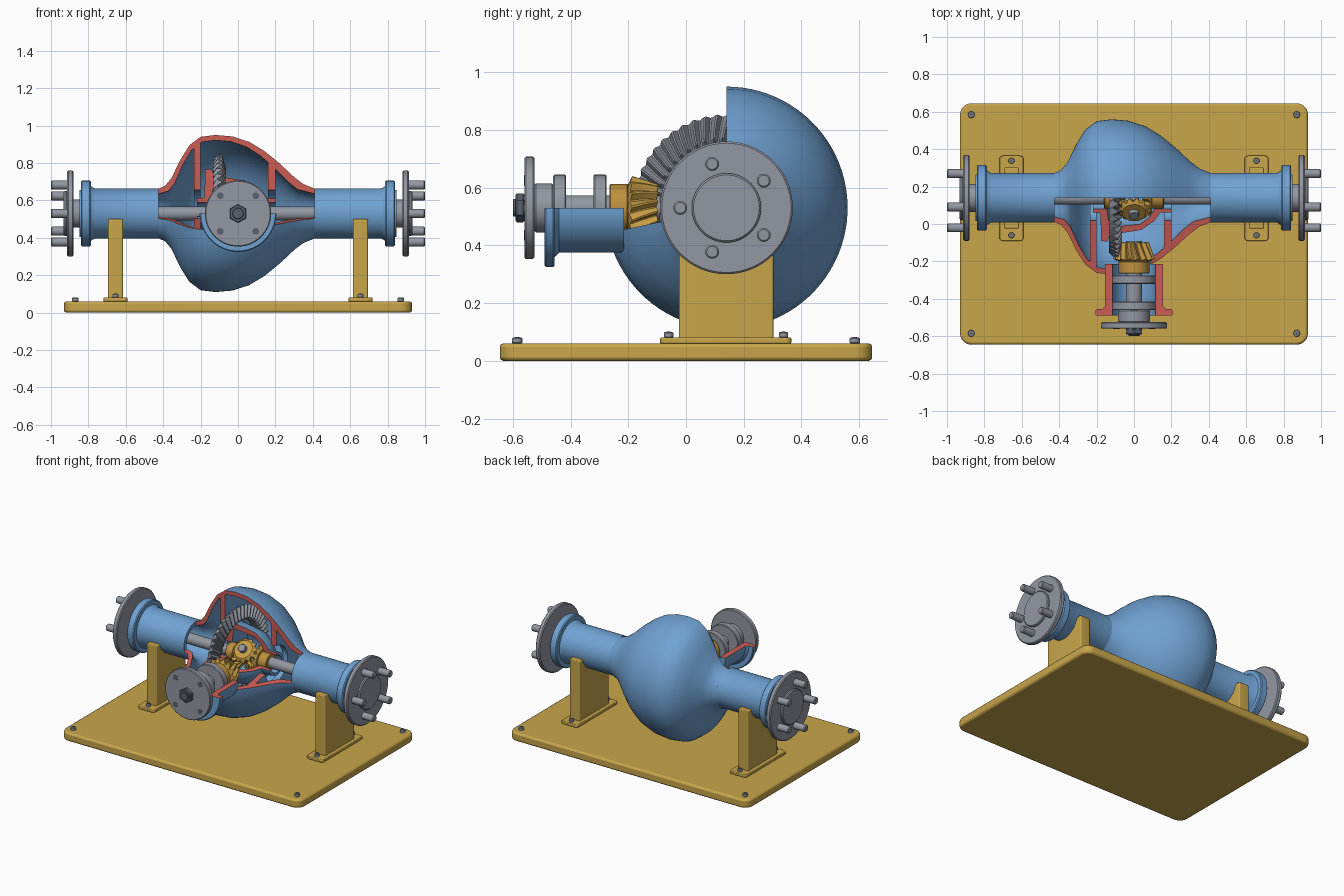
import bpy, bmesh
from math import pi, sin, cos, radians
from mathutils import Matrix, Vector

if "Cube" in bpy.data.objects:
    bpy.data.objects.remove(bpy.data.objects["Cube"])


def material(name, rgb):
    m = bpy.data.materials.new(name)
    m.use_nodes = True
    m.diffuse_color = (*rgb, 1)
    m.node_tree.nodes["Principled BSDF"].inputs["Base Color"].default_value = (*rgb, 1)
    return m


BLUE = material("blue paint", (0.16, 0.36, 0.65))
RED = material("red cut face", (0.60, 0.11, 0.09))
GOLD = material("gold paint", (0.58, 0.38, 0.07))
BRASS = material("brass gear", (0.58, 0.34, 0.06))
ORANGE = material("orange bronze", (0.52, 0.28, 0.05))
STEEL = material("grey steel", (0.29, 0.31, 0.36))
DARK = material("dark steel", (0.10, 0.12, 0.16))

# Axle line runs along x, pinion line runs along y
CENTRE = Vector((0, 0.14, 0.53))


def frame(x, y, z, origin):
    m = Matrix((x, y, z)).transposed().to_4x4()
    m.translation = origin
    return m


AXLE = frame((0, 1, 0), (0, 0, 1), (1, 0, 0), CENTRE)
PINION = frame((0, 0, 1), (1, 0, 0), (0, 1, 0), (0, 0, 0.53))


def along(direction):
    m = Vector(direction).to_track_quat("Z", "Y").to_matrix().to_4x4()
    m.translation = CENTRE
    return m


def smooth(ob, angle=40):
    bpy.ops.object.select_all(action="DESELECT")
    bpy.context.view_layer.objects.active = ob
    ob.select_set(True)
    bpy.ops.object.shade_smooth_by_angle(angle=radians(angle))


def finish(bm, name, mats, matrix=Matrix(), angle=40):
    bmesh.ops.recalc_face_normals(bm, faces=bm.faces)
    bm.transform(matrix)
    me = bpy.data.meshes.new(name)
    bm.to_mesh(me)
    bm.free()
    for m in mats:
        me.materials.append(m)
    ob = bpy.data.objects.new(name, me)
    bpy.context.collection.objects.link(ob)
    smooth(ob, angle)
    return ob


def loft(bm, loops, closed):
    n = len(loops[0])
    for k in range(len(loops) if closed else len(loops) - 1):
        a, b = loops[k], loops[(k + 1) % len(loops)]
        for i in range(n):
            j = (i + 1) % n
            bm.faces.new((a[i], a[j], b[j], b[i]))


def lathe(name, profile, matrix, mat, start=0, sweep=360, segs=64):
    """Revolve a closed (along, radius) section; an open sweep gets red cut ends."""
    bm = bmesh.new()
    full = sweep == 360
    loops = []
    for k in range(segs if full else segs + 1):
        t = radians(start + sweep * k / segs)
        loops.append([bm.verts.new((r * cos(t), r * sin(t), a)) for a, r in profile])
    loft(bm, loops, full)
    if not full:
        for loop in (loops[0], loops[-1]):
            bm.faces.new(loop).material_index = 1
    return finish(bm, name, (mat, RED), matrix)


def disc(name, a0, a1, r, matrix, mat, segs=48, soft=0.0):
    """Solid cylinder between two stations, with optional softened rims."""
    bm = bmesh.new()
    loops = [[bm.verts.new((q * cos(2 * pi * i / segs), q * sin(2 * pi * i / segs), a))
              for i in range(segs)]
             for a, q in ((a0, r - soft), (a0 + soft, r), (a1 - soft, r), (a1, r - soft))]
    loft(bm, loops, False)
    bm.faces.new(loops[0])
    bm.faces.new(loops[-1])
    bmesh.ops.remove_doubles(bm, verts=bm.verts, dist=1e-5)
    return finish(bm, name, (mat,), matrix)


def bevel_gear(name, matrix, teeth, cone, l_in, l_out, h, bore, back, mat, twist=0.0):
    """Conical gear whose apex is the frame origin."""
    bm = bmesh.new()
    d, n = radians(cone), 4 * teeth

    def ring(r, a):
        return [bm.verts.new((r * cos(2 * pi * i / n), r * sin(2 * pi * i / n), a))
                for i in range(n)]

    def toothed(f):
        l = l_in + (l_out - l_in) * f
        loop = []
        for i in range(n):
            tip = i % 4 > 1
            k = h * (l / l_out) * (1 if tip else -1)
            t = 2 * pi * (i + (0.2, -0.2, 0.2, -0.2)[i % 4]) / n + twist * f
            r, a = l * sin(d) + k * cos(d), l * cos(d) - k * sin(d)
            loop.append(bm.verts.new((r * cos(t), r * sin(t), a)))
        return loop

    end = l_out * cos(d) + back
    loops = [ring(bore, l_in * cos(d) + h * 0.5)]
    loops += [toothed(f / 3) for f in range(4)]
    loops += [ring(l_out * sin(d) - 2 * h, end), ring(bore, end)]
    loft(bm, loops, True)
    return finish(bm, name, (mat,), matrix, 25)


def box(name, lo, hi, mat, corner, soft):
    """Plate with rounded upright corners and softened rims."""
    lo, hi = Vector(lo), Vector(hi)
    bm = bmesh.new()
    bmesh.ops.create_cube(bm, size=1, matrix=Matrix.Translation((lo + hi) / 2)
                          @ Matrix.Diagonal((*(hi - lo), 1)))
    upright = [e for e in bm.edges if abs(e.verts[0].co.z - e.verts[1].co.z) > 1e-4]
    bmesh.ops.bevel(bm, geom=upright, offset=corner, segments=6, affect="EDGES", profile=0.5)
    ob = finish(bm, name, (mat,))
    mod = ob.modifiers.new("soft rims", "BEVEL")
    mod.width, mod.segments, mod.angle_limit = soft, 2, radians(60)


def bolt(name, x, y, z, r=0.018):
    disc(name, 0, 0.02, r, Matrix.Translation((x, y, z)), STEEL, 20, 0.003)
    disc(name + "_socket", 0.02, 0.022, r * 0.5, Matrix.Translation((x, y, z)), DARK, 6)


# Base plate and screws
box("base_plate", (-0.93, -0.645, 0), (0.93, 0.645, 0.06), GOLD, 0.06, 0.012)
for sx in (-1, 1):
    for sy in (-1, 1):
        bolt("base_screw", sx * 0.87, sy * 0.585, 0.06)

# Housing bulge, with a quarter cut away above the front
CUT = dict(start=192, sweep=258)
outer = [(-0.425, 0.133), (-0.39, 0.148), (-0.355, 0.19), (-0.31, 0.285), (-0.26, 0.365),
         (-0.2, 0.41), (-0.12, 0.42), (-0.03, 0.412), (0.06, 0.383), (0.14, 0.335),
         (0.22, 0.27), (0.3, 0.195), (0.35, 0.157), (0.41, 0.133)]
inner = [(x - (x + 0.12) * 0.07, r - 0.028) for x, r in outer]
inner[0], inner[-1] = (outer[0][0], 0.105), (outer[-1][0], 0.105)
housing = lathe("housing_bulge", outer + inner[::-1], AXLE, BLUE, **CUT)
cutter = disc("pinion_bore_cutter", -0.6, -0.1, 0.115, PINION, BLUE)
cutter.hide_render = True
cutter.hide_set(True)
mod = housing.modifiers.new("pinion bore", "BOOLEAN")
mod.operation, mod.object = "DIFFERENCE", cutter
smooth(housing)
bpy.ops.object.modifier_apply(modifier=mod.name)
smooth(housing)

# Bulkheads that carry the side bearings
for name, x0, x1, r in (("right_bulkhead", -0.235, -0.2, 0.375),
                        ("left_bulkhead", 0.16, 0.2, 0.275)):
    lathe(name, [(x0, 0.125), (x0, r), (x1, r), (x1, 0.125)], AXLE, BLUE, **CUT)

# Pinion nose, lower half only
lathe("pinion_nose", [(-0.215, 0.115), (-0.215, 0.155), (-0.44, 0.155), (-0.455, 0.17),
                      (-0.455, 0.2), (-0.46, 0.205), (-0.485, 0.205), (-0.49, 0.2),
                      (-0.49, 0.115)], PINION, BLUE, 90, 180)

# Differential carrier, cut like the housing
lathe("carrier", [(-0.22, 0.06), (-0.22, 0.08), (-0.18, 0.085), (-0.175, 0.235), (-0.14, 0.24),
                  (-0.13, 0.2), (-0.05, 0.19), (0.04, 0.175), (0.11, 0.125), (0.14, 0.08),
                  (0.2, 0.08), (0.2, 0.06), (0.11, 0.06), (0.08, 0.11), (0.03, 0.145),
                  (-0.13, 0.16), (-0.145, 0.06)], AXLE, BLUE, **CUT)

# Ring gear and pinion
bevel_gear("ring_gear", along((-1, 0, 0)), 48, 73, 0.25, 0.335, 0.013, 0.225, 0.035, STEEL, 0.08)
bevel_gear("pinion_gear", along((0, -1, 0)), 14, 17, 0.25, 0.345, 0.011, 0.03, 0.012, BRASS, -0.25)
disc("pinion_collar", -0.265, -0.2, 0.083, PINION, ORANGE, soft=0.004)
disc("pinion_shaft", -0.58, -0.09, 0.043, PINION, STEEL)
for y in (-0.46, -0.32):
    disc("pinion_bearing", y, y + 0.045, 0.115, PINION, STEEL, soft=0.004)

# Pinion drive flange with nut and bolt holes
disc("drive_flange_neck", -0.525, -0.46, 0.085, PINION, STEEL, soft=0.005)
disc("drive_flange", -0.56, -0.525, 0.177, PINION, STEEL, 64, 0.005)
disc("pinion_nut", -0.59, -0.56, 0.05, PINION, DARK, 6, 0.004)
disc("pinion_stud", -0.6, -0.58, 0.03, PINION, DARK, 24, 0.003)
for sx in (-1, 1):
    for sz in (-1, 1):
        disc("flange_hole", -0.562, -0.558, 0.018,
             Matrix.Translation((sx * 0.095, 0, sz * 0.095)) @ PINION, DARK, 20)

# Spider gears on a slanted cross pin
for s in (-1, 1):
    m = along((0, -s, s))
    bevel_gear("spider_gear", m, 12, 40, 0.075, 0.125, 0.009, 0.02, 0.018, BRASS)
    disc("spider_pin", 0, 0.14, 0.027, m, STEEL, 24, 0.003)

# Parts repeated on both ends of the axle
for s, side in ((1, "left"), (-1, "right")):
    m = along((s, 0, 0))
    bevel_gear(side + "_side_gear", m, 14, 50, 0.075, 0.125, 0.009, 0.03, 0.015, BRASS)
    disc(side + "_side_gear_hub", 0.08, 0.16, 0.058, m, ORANGE, soft=0.004)
    disc(side + "_axle_shaft", 0.05, 0.9, 0.037, m, STEEL, 32)
    inside = 0.41 if s > 0 else 0.425
    lathe(side + "_axle_tube", [(inside, 0.105), (inside, 0.133), (0.765, 0.133), (0.785, 0.145),
                                (0.787, 0.17), (0.793, 0.176), (0.834, 0.176), (0.84, 0.17),
                                (0.84, 0.105)], m, BLUE)
    disc(side + "_tube_seal", 0.82, 0.848, 0.125, m, BLUE)
    disc(side + "_hub_neck", 0.84, 0.885, 0.075, m, STEEL)
    disc(side + "_hub_flange", 0.88, 0.913, 0.23, m, STEEL, 64, 0.006)
    disc(side + "_hub_boss", 0.91, 0.932, 0.12, m, STEEL, 48, 0.006)
    for k in range(5):
        t = pi + k * 2 * pi / 5
        stud = Matrix.Translation((0, 0.16 * cos(t), 0.16 * sin(t))) @ m
        disc(side + "_wheel_stud", 0.9, 1.0, 0.024, stud, STEEL, 20, 0.005)

    # Stand
    x = s * 0.655
    box(side + "_stand_foot", (x - 0.065, -0.09, 0.06), (x + 0.065, 0.365, 0.08), GOLD, 0.02, 0.004)
    box(side + "_stand_post", (x - 0.04, -0.025, 0.07), (x + 0.04, 0.303, 0.5), GOLD, 0.008, 0.006)
    for y in (-0.06, 0.338):
        bolt(side + "_foot_bolt", x, y, 0.08, 0.016)
